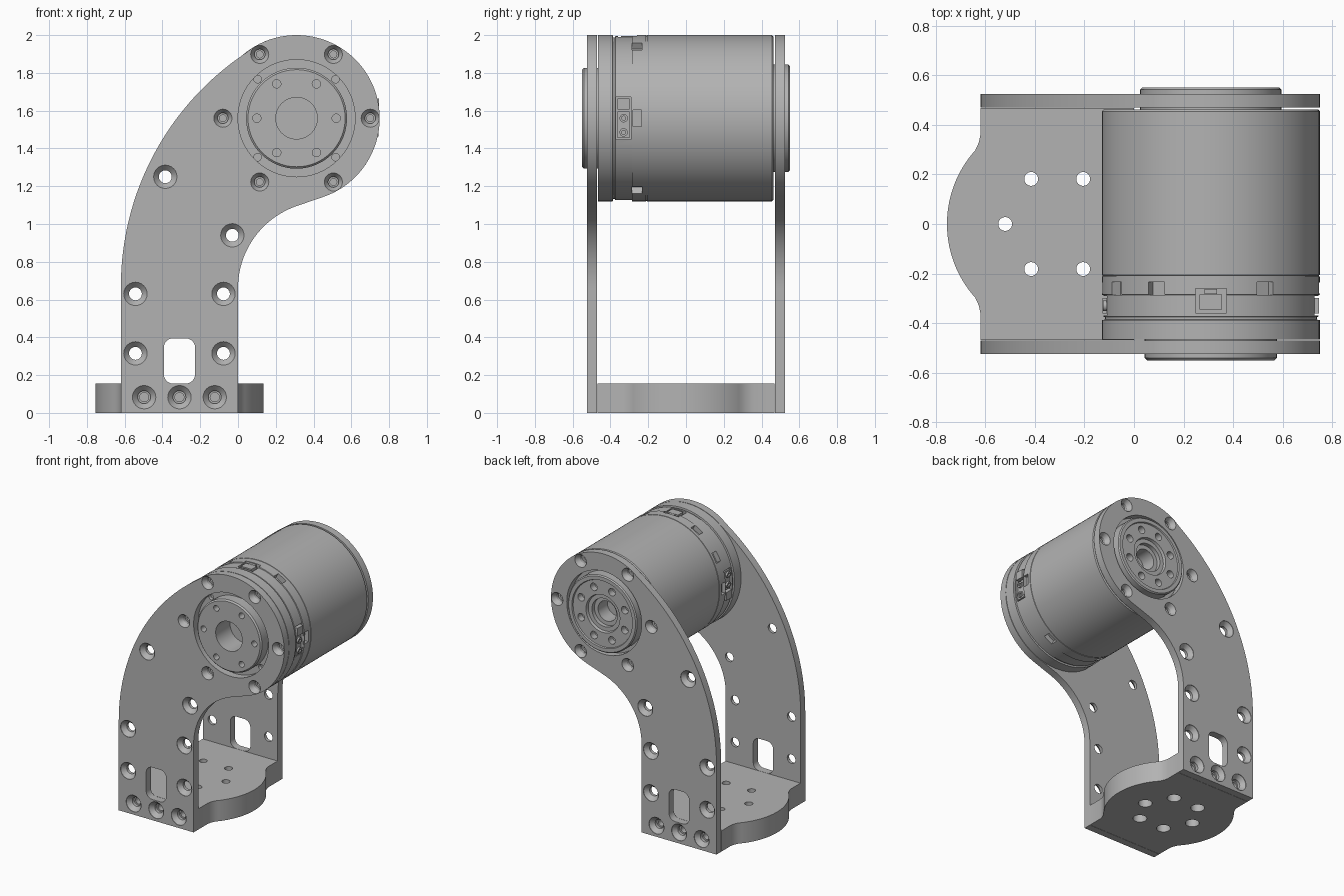
import bpy, bmesh
from math import sin, cos, pi, radians, atan2
from mathutils import Matrix, Vector

cube = bpy.data.objects.get("Cube")
if cube:
    bpy.data.objects.remove(cube)

grey = bpy.data.materials.new("machined_grey")
grey.use_nodes = True
grey.diffuse_color = (0.45, 0.45, 0.45, 1)
grey.node_tree.nodes["Principled BSDF"].inputs["Base Color"].default_value = grey.diffuse_color

CX, CZ, R = 0.31, 1.56, 0.44          # motor axis and radius
MX = -0.31                            # middle of the legs
TO_Y = Matrix.Rotation(-pi / 2, 4, 'X')


def finish(name, bm):
    bmesh.ops.recalc_face_normals(bm, faces=bm.faces)
    mesh = bpy.data.meshes.new(name)
    bm.to_mesh(mesh)
    bm.free()
    mesh.materials.append(grey)
    ob = bpy.data.objects.new(name, mesh)
    bpy.context.collection.objects.link(ob)
    return ob


def lathe(bm, profile, matrix, segs=24):
    """Closed solid of (radius, height) points turned about local z."""
    rings = []
    for r, h in profile:
        if r == 0:
            rings.append([bm.verts.new(matrix @ Vector((0, 0, h)))] * segs)
        else:
            rings.append([bm.verts.new(matrix @ Vector((r * cos(2 * pi * i / segs), r * sin(2 * pi * i / segs), h)))
                          for i in range(segs)])
    for a, b in zip(rings, rings[1:]):
        for i in range(segs):
            j = (i + 1) % segs
            bm.faces.new(dict.fromkeys((a[i], a[j], b[j], b[i])))


def pin(bm, x, z, r, y0, y1):
    lathe(bm, [(0, y0), (r, y0), (r, y1), (0, y1)], Matrix.Translation((x, 0, z)) @ TO_Y)


def extrude(bm, points, direction):
    face = bm.faces.new([bm.verts.new(p) for p in points])
    top = bmesh.ops.extrude_face_region(bm, geom=[face])
    bmesh.ops.translate(bm, vec=direction, verts=[v for v in top["geom"] if isinstance(v, bmesh.types.BMVert)])


def box(bm, size, matrix):
    bmesh.ops.create_cube(bm, size=1, matrix=matrix @ Matrix.Diagonal((*size, 1)))


def arc(cx, cy, r, a0, a1, n):
    return [(cx + r * cos(radians(a0 + (a1 - a0) * i / n)), cy + r * sin(radians(a0 + (a1 - a0) * i / n)))
            for i in range(n + 1)]


def cut(ob, bm):
    cutter = finish("cutter", bm)
    cutter.hide_render = True
    mod = ob.modifiers.new("cut", 'BOOLEAN')
    mod.object, mod.operation, mod.solver = cutter, 'DIFFERENCE', 'EXACT'
    dg = bpy.context.evaluated_depsgraph_get()
    mesh = bpy.data.meshes.new_from_object(ob.evaluated_get(dg))
    ob.modifiers.clear()
    ob.data = mesh
    bpy.data.objects.remove(cutter)


def around(r, count, start=0):
    return [(CX + r * cos(start + 2 * pi * i / count), CZ + r * sin(start + 2 * pi * i / count))
            for i in range(count)]


def at_angle(deg, r, y, t=0):
    """Frame on the motor's side: x radial, y along axis, z tangential."""
    return Matrix.Translation((CX, 0, CZ)) @ Matrix.Rotation(-radians(deg), 4, 'Y') @ Matrix.Translation((r, y, t))


# Side plates: straight leg sweeping into a round head
join = atan2(0.849, -0.528) * 180 / pi
outline = [(0, 0)] + arc(0.46, 0.66, 0.46, 180, 110, 20)
outline += arc(CX, CZ, R, -70, join, 72)
outline += arc(0.863, 0.671, 1.483, join, 180, 30)[1:] + [(-0.62, 0)]
Y0, Y1 = -0.525, -0.47
bm = bmesh.new()
extrude(bm, [(x, Y0, z) for x, z in outline], (0, Y1 - Y0, 0))
front_plate = finish("front_side_plate", bm)

leg_holes = [(-0.385, 1.25), (-0.03, 0.94)] + [(MX + s * 0.233, z) for s in (-1, 1) for z in (0.315, 0.63)]
base_screws = [(MX + s * 0.187, 0.083) for s in (-1, 0, 1)]
head_screws = around(0.39, 6)
bm = bmesh.new()
for spots, big, small in ((leg_holes + base_screws, 0.062, 0.034), (head_screws, 0.048, 0.028)):
    for x, z in spots:
        lathe(bm, [(0, Y0 - 0.01), (big, Y0 - 0.01), (big, Y0 + 0.003), (small, Y0 + 0.033),
                   (small, Y1 + 0.01), (0, Y1 + 0.01)], Matrix.Translation((x, 0, z)) @ TO_Y)
# rounded window in the leg
slot = []
for sx, sz, a in ((1, 1, 0), (-1, 1, 90), (-1, -1, 180), (1, -1, 270)):
    slot += arc(MX + sx * 0.033, 0.275 + sz * 0.07, 0.05, a, a + 90, 6)
extrude(bm, [(x, Y0 - 0.01, z) for x, z in slot], (0, 0.08, 0))
lathe(bm, [(0, Y0 - 0.01), (0.31, Y0 - 0.01), (0.31, Y1 + 0.01), (0, Y1 + 0.01)],
      Matrix.Translation((CX, 0, CZ)) @ TO_Y, 72)
cut(front_plate, bm)

bm = bmesh.new()
bm.from_mesh(front_plate.data)
bmesh.ops.scale(bm, vec=(1, -1, 1), verts=bm.verts)
back_plate = finish("back_side_plate", bm)

# Base block with rounded lobes on both sides
half = [(0.31, -0.468), (0.31, -0.36), (0.316, -0.33)] + arc(0, 0, 0.445, -42, 42, 28) + \
       [(0.316, 0.33), (0.31, 0.36), (0.31, 0.468)]
bm = bmesh.new()
extrude(bm, [(MX + s * x, s * y, 0) for s in (1, -1) for x, y in half], (0, 0, 0.155))
base = finish("base_block", bm)
bm = bmesh.new()
for i in range(6):
    a = i * pi / 3
    lathe(bm, [(0, -0.01), (0.048, -0.01), (0.048, 0.07), (0.028, 0.07), (0.028, 0.2), (0, 0.2)],
          Matrix.Translation((MX + 0.21 * cos(a), 0.21 * sin(a), 0)))
for x, z in base_screws:
    for s in (-1, 1):
        pin(bm, x, z, 0.024, s * 0.38, s * 0.5)
cut(base, bm)

# Motor: one turned body with output flange in front and hub at the back
profile = [(0, -0.38), (0.11, -0.38), (0.11, -0.55), (0.257, -0.55), (0.267, -0.54), (0.267, -0.466),
           (R, -0.466), (R, -0.388), (0.428, -0.386), (0.428, -0.376), (0.434, -0.374), (0.434, -0.287),
           (R, -0.285), (R, -0.212), (0.437, -0.211), (0.437, -0.207), (R, -0.206), (R, 0.455), (0.433, 0.462),
           (0.285, 0.462), (0.285, 0.542), (0.277, 0.55), (0.25, 0.55), (0.246, 0.54), (0.14, 0.54),
           (0.135, 0.52), (0.105, 0.52), (0.105, 0.49), (0.075, 0.49), (0.075, 0.38), (0, 0.38)]
bm = bmesh.new()
lathe(bm, profile, Matrix.Translation((CX, 0, CZ)) @ TO_Y, 96)
motor = finish("motor_body", bm)
bm = bmesh.new()
for x, z in head_screws:
    for s in (-1, 1):
        pin(bm, x, z, 0.018, s * 0.41, s * 0.5)
for x, z in around(0.21, 6):
    pin(bm, x, z, 0.022, -0.6, -0.49)
for x, z in around(0.195, 8, pi / 8):
    pin(bm, x, z, 0.028, 0.49, 0.6)
for x, z in around(0.292, 4, pi / 4):
    pin(bm, x, z, 0.02, -0.56, -0.44)
for deg in (60, 120, 150, 240, 300):
    box(bm, (0.08, 0.052, 0.075), at_angle(deg, 0.44, -0.26))
for deg in (0, 180):
    box(bm, (0.07, 0.08, 0.225), at_angle(deg, 0.44, -0.33))
    box(bm, (0.06, 0.045, 0.085), at_angle(deg, 0.44, -0.258))
box(bm, (0.06, 0.1, 0.125), at_angle(90, 0.44, -0.31))
cut(motor, bm)

# Plugs and terminals inside the side pockets
bm = bmesh.new()
for deg in (0, 180):
    box(bm, (0.035, 0.064, 0.06), at_angle(deg, 0.42, -0.33, 0.075))
    box(bm, (0.02, 0.064, 0.14), at_angle(deg, 0.412, -0.33, -0.035))
    for t in (0.0, -0.075):
        lathe(bm, [(0, 0), (0.022, 0), (0.022, 0.03), (0.011, 0.03), (0.011, 0.02), (0, 0.02)],
              at_angle(deg, 0.405, -0.33, t) @ Matrix.Rotation(pi / 2, 4, 'Y'))
box(bm, (0.03, 0.06, 0.09), at_angle(90, 0.42, -0.315))
box(bm, (0.03, 0.02, 0.05), at_angle(90, 0.42, -0.272))
plugs = finish("connector_plugs", bm)

bpy.ops.object.select_all(action='DESELECT')
for ob in (front_plate, back_plate, base, motor, plugs):
    ob.select_set(True)
    bpy.context.view_layer.objects.active = ob
bpy.ops.object.shade_smooth_by_angle(angle=radians(30))
